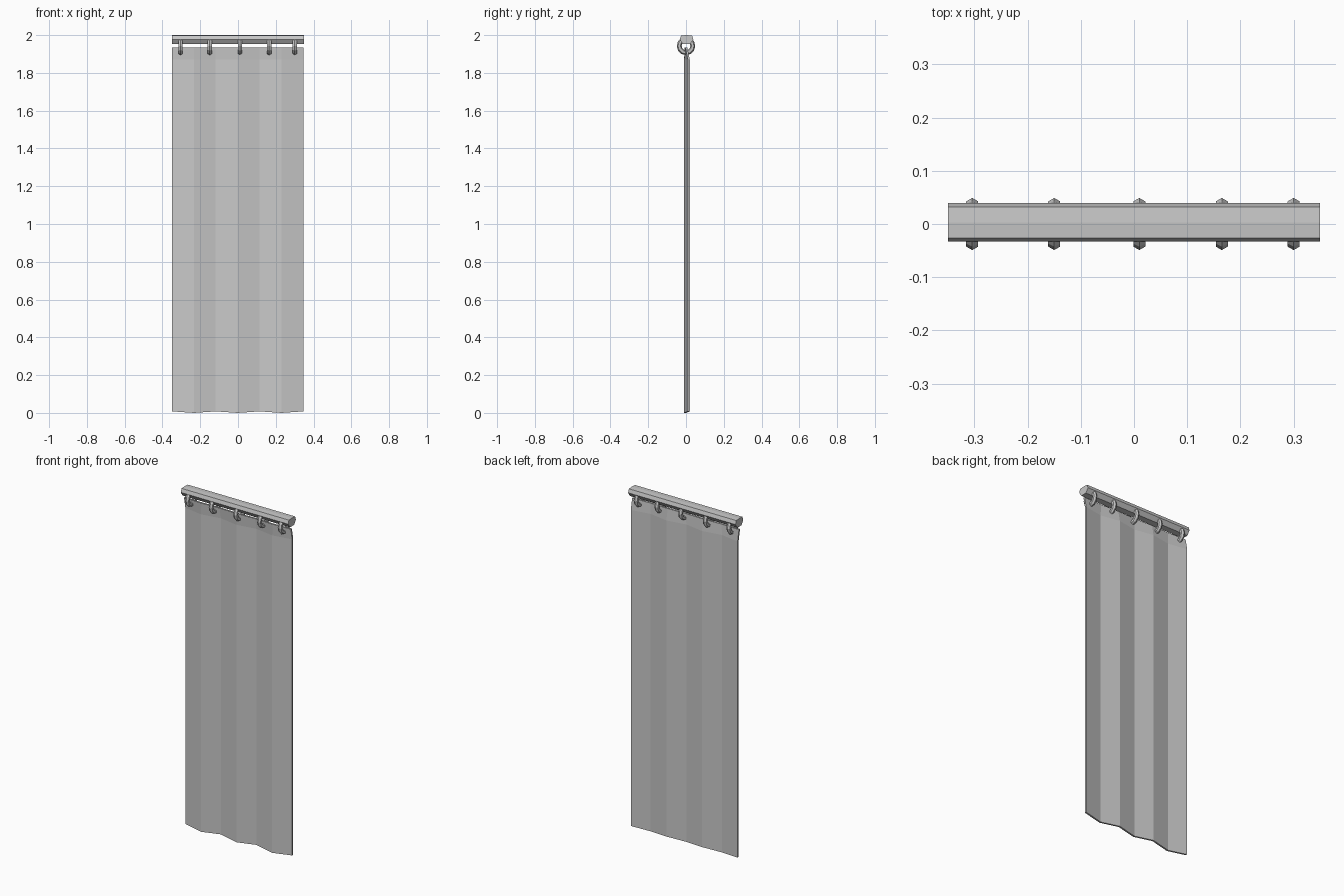
import bpy, bmesh, math

cube = bpy.data.objects.get("Cube")
if cube:
    bpy.data.objects.remove(cube, do_unlink=True)

grey = bpy.data.materials.new("plain grey")
grey.use_nodes = True
colour = (0.58, 0.58, 0.58, 1)
grey.diffuse_color = colour
grey.node_tree.nodes["Principled BSDF"].inputs["Base Color"].default_value = colour


def make(name, verts, faces):
    mesh = bpy.data.meshes.new(name)
    mesh.from_pydata(verts, [], faces)
    bm = bmesh.new()
    bm.from_mesh(mesh)
    bmesh.ops.recalc_face_normals(bm, faces=bm.faces)
    bm.to_mesh(mesh)
    bm.free()
    mesh.materials.append(grey)
    obj = bpy.data.objects.new(name, mesh)
    bpy.context.collection.objects.link(obj)
    return obj


# Rail: faceted profile in y, z swept along x
profile = [(-0.026, 1.998), (0.003, 2.0), (0.032, 1.998), (0.039, 1.977),
           (0.022, 1.952), (-0.016, 1.952), (-0.033, 1.977)]
n = len(profile)
verts = [(x, y, z) for x in (-0.35, 0.35) for y, z in profile]
faces = [(i, (i + 1) % n, n + (i + 1) % n, n + i) for i in range(n)]
faces += [tuple(range(n)), tuple(range(n, 2 * n))]
make("curtain_rail", verts, faces)

# Curtain: slab with six zigzag pleats, flattened into a leaning top hem
PLEATS, HALF = 6, 0.005
rows = [(0.0, 1.0, 0.005), (1.87, 1.0, 0.005), (1.935, 0.2, 0.0)]
cols = PLEATS + 1
verts = []
for side in (-HALF, HALF):
    for height, fold, y in rows:
        for c in range(cols):
            back = c % 2 == 0
            lift = 0.008 if back and height == 0 else 0
            verts.append((-0.35 + 0.696 * c / PLEATS,
                          y + side + fold * (0.01 if back else -0.01),
                          height + lift))
layer = cols * len(rows)
faces = []
for s in (0, layer):
    for r in range(len(rows) - 1):
        for c in range(PLEATS):
            a = s + r * cols + c
            faces.append((a, a + 1, a + cols + 1, a + cols))
rim = list(range(cols))
rim += [r * cols + PLEATS for r in range(1, len(rows))]
rim += [layer - 2 - c for c in range(PLEATS)]
rim += [r * cols for r in range(len(rows) - 2, 0, -1)]
for a, b in zip(rim, rim[1:] + rim[:1]):
    faces.append((a, b, layer + b, layer + a))
make("curtain", verts, faces)

# Rings: low-poly hoops around the rail, threaded through the hem
for k, x in enumerate((-0.304, -0.15, 0.01, 0.165, 0.30)):
    bpy.ops.mesh.primitive_torus_add(
        location=(x, 0, 1.943), rotation=(0, math.pi / 2, 0),
        major_segments=12, minor_segments=6,
        major_radius=0.036, minor_radius=0.013)
    ring = bpy.context.object
    ring.name = f"ring_{k + 1}"
    ring.data.materials.append(grey)
